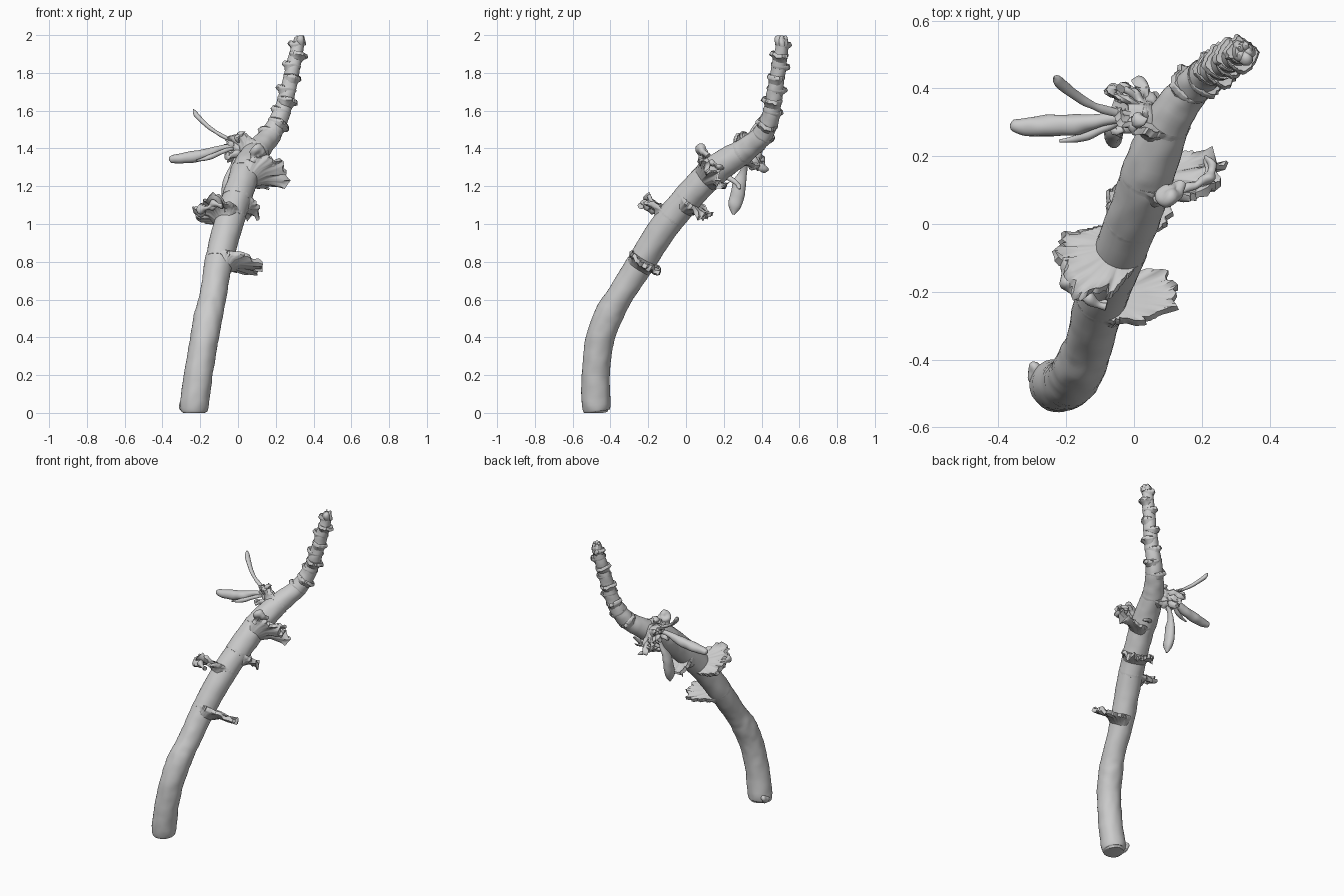
import bpy, bmesh, math, random
from mathutils import Vector, noise

if "Cube" in bpy.data.objects:
    bpy.data.objects.remove(bpy.data.objects["Cube"])

random.seed(4)


def spline(pts, steps):
    """Catmull-Rom through (x, y, z, radius) points."""
    p = [Vector(q) for q in pts]
    p = [p[0] * 2 - p[1]] + p + [p[-1] * 2 - p[-2]]
    out = []
    for i in range(1, len(p) - 2):
        a, b, c, d = p[i - 1:i + 3]
        for k in range(steps):
            t = k / steps
            out.append(0.5 * (2 * b + (c - a) * t + (2 * a - 5 * b + 4 * c - d) * t * t
                              + (3 * b - a - 3 * c + d) * t ** 3))
    return out + [p[-2]]


def loft(name, rings):
    """Skin a list of point rings, capped at both ends."""
    bm = bmesh.new()
    vr = [[bm.verts.new(p) for p in r] for r in rings]
    n = len(vr[0])
    for a, b in zip(vr, vr[1:]):
        for i in range(n):
            j = (i + 1) % n
            bm.faces.new((a[i], a[j], b[j], b[i]))
    bm.faces.new(vr[0][::-1])
    bm.faces.new(vr[-1])
    bmesh.ops.recalc_face_normals(bm, faces=bm.faces[:])
    me = bpy.data.meshes.new(name)
    bm.to_mesh(me)
    bm.free()
    ob = bpy.data.objects.new(name, me)
    bpy.context.collection.objects.link(ob)
    bpy.ops.object.select_all(action='DESELECT')
    ob.select_set(True)
    bpy.context.view_layer.objects.active = ob
    bpy.ops.object.shade_smooth_by_angle(angle=math.radians(50))
    return ob


def tangent(path, i):
    return (path[min(i + 1, len(path) - 1)].xyz - path[max(i - 1, 0)].xyz).normalized()


def tube(name, pts, steps=8, sides=20, flat=1.0, bump=0.004, ref=(1, 0, 0)):
    path = spline(pts, steps)
    rings = []
    for i, q in enumerate(path):
        t = tangent(path, i)
        v = t.cross(Vector(ref)).normalized()
        u = v.cross(t)
        ring = []
        for k in range(sides):
            a = math.tau * k / sides
            d = u * math.cos(a) + v * math.sin(a) * flat
            p = q.xyz + d * max(q.w, 0.002)
            p = p + d * bump * noise.noise(p * 22)
            p.z = max(p.z, 0)
            ring.append(p)
        rings.append(ring)
    return loft(name, rings)


# Main stem: curved, leaning, narrowing at the top
STEM = [(-.235, -.472, .0, .058), (-.232, -.475, .035, .076), (-.210, -.478, .2, .075),
        (-.18, -.458, .38, .075), (-.155, -.408, .52, .076), (-.132, -.350, .62, .070),
        (-.102, -.235, .8, .074), (-.05, -.105, 1.0, .077), (.015, .065, 1.2, .078),
        (.05, .175, 1.3, .078), (.105, .31, 1.39, .066), (.165, .395, 1.46, .056),
        (.205, .435, 1.53, .050), (.235, .455, 1.6, .045), (.263, .47, 1.7, .042),
        (.285, .485, 1.8, .039), (.308, .502, 1.9, .036), (.325, .51, 1.985, .028)]
tube("stem", STEM, steps=7, sides=32)
axis = spline(STEM, 20)


def smooth(a, b, x):
    t = max(0, min(1, (x - a) / (b - a)))
    return t * t * (3 - 2 * t)


def sheath(name, z, direction, length, width, under=.07, thick=.022, n=128, rag=.11,
           wave=.018, tilt=0, back=1.01, span=-.1):
    """Ragged leaf-base shelf growing out of a collar round the stem."""
    i = min(range(len(axis)), key=lambda k: abs(axis[k].z - z))
    c, rs, t = axis[i].xyz, axis[i].w, tangent(axis, i)
    u = Vector(direction)
    u = (u - t * u.dot(t)).normalized()
    v = t.cross(u)
    seed = random.uniform(0, 50)
    rings = [[] for _ in range(9)]
    for k in range(n):
        a = math.tau * k / n
        ca, sa = math.cos(a), math.sin(a)
        plate = (abs(ca / length) ** 4 + abs(sa / width) ** 4) ** -.25
        m = smooth(span, .5, ca)
        edge = rs * back + (plate - rs * back) * m
        nz = noise.noise(Vector((ca * 5, sa * 5, seed))) + .8 * noise.noise(Vector((ca * 19, sa * 19, seed)))
        edge *= 1 + rag * nz * (.1 + m)
        d = u * ca + v * sa
        ext = edge - rs
        th = thick * (.3 + .7 * m)
        # (radius, height along the stem axis)
        prof = [(rs * .8, -under * (.3 + .7 * m)), (rs * 1.0, -under * .8 * (.3 + .7 * m)),
                (rs + ext * .3, -th * 1.2), (rs + ext * .75, -th * .8), (edge, -th * .4),
                (edge - .008 * m, th * .6), (rs + ext * .75, th * .3),
                (rs + ext * .4, th * .2), (rs * .8, th * .3)]
        for j, (r, h) in enumerate(prof):
            p = c + d * r
            f = max(0, r - rs) / max(.03, length - rs)
            h += wave * f * f * m * (1.6 * noise.noise(Vector((ca * 6, sa * 6, seed + 9)))
                                     + 1.4 * noise.noise(p * 40))
            h += tilt * max(0, r - rs) * m
            rings[j].append(p + t * h)
    return loft(name, rings)


# Large ragged leaf bases
sheath("lower_right_leaf_base", .815, (1, .24, 0), .225, .09, tilt=.1, rag=.14)
sheath("left_leaf_base", 1.045, (-.9, -.58, 0), .19, .115, wave=.025, tilt=-.38, rag=.14)
sheath("rear_leaf_base", 1.14, (.42, 1, 0), .15, .10, tilt=.1)
sheath("upper_right_leaf_base", 1.275, (1, 0, 0), .215, .105, wave=.028, tilt=.4, rag=.14)
sheath("upper_left_leaf_base", 1.38, (-1, .25, 0), .175, .10, wave=.035)

# Curled ragged rims standing on the shelves
RIMS = [[(-.20, -.10, 1.07, .018), (-.18, -.17, 1.08, .022), (-.14, -.22, 1.095, .022), (-.08, -.235, 1.10, .012)],
        [(.07, .08, 1.33, .014), (.09, .085, 1.37, .024), (.115, .095, 1.39, .022), (.13, .12, 1.36, .012)],
        [(.14, .09, 1.34, .016), (.195, .11, 1.325, .022), (.22, .16, 1.305, .022), (.21, .20, 1.29, .012)]]
for k, r in enumerate(RIMS):
    tube("curled_rim_%d" % k, r, steps=10, sides=20, bump=.035)

# Swollen node rings on the upper stem, alternating sides
for k, z in enumerate((1.475, 1.535, 1.60, 1.66, 1.715, 1.78, 1.84, 1.90, 1.95)):
    s = 1 if k % 2 else -1
    L = (.066 if k % 3 < 2 else .058) - .0014 * k
    sheath("stem_node_%d" % k, z, (s, -.6 * s, 0), L, L * .88, under=.05, thick=.018,
           n=48, rag=.10, wave=.008, back=1.05, span=-.8)

# Ragged growing tip
for k in range(5):
    a = math.tau * k / 5
    x, y = .325 + .018 * math.cos(a), .51 + .018 * math.sin(a)
    tube("tip_bud_%d" % k, [(x, y, 1.945, .014), (x, y, 1.97, .018), (x, y, 1.99, .013), (x, y, 1.999, .003)],
         steps=3, sides=10, bump=.015)

# Side shoot with its leaves
tube("shoot_stub", [(.09, .30, 1.37, .045), (.03, .31, 1.40, .04), (-.02, .32, 1.42, .03),
                    (-.05, .315, 1.41, .012)], bump=.02)
tube("long_leaf", [(-.02, .315, 1.41, .014), (-.09, .308, 1.40, .018), (-.16, .295, 1.372, .03),
                   (-.24, .29, 1.355, .032), (-.32, .288, 1.345, .027), (-.355, .29, 1.342, .02),
                   (-.365, .291, 1.34, .006)], flat=.95, ref=(0, 1, 0))
tube("under_leaf", [(-.03, .31, 1.40, .01), (-.09, .28, 1.38, .012), (-.16, .255, 1.35, .013),
                    (-.22, .245, 1.335, .004)], ref=(0, 1, 0), sides=12)
tube("raised_leaf", [(-.0, .32, 1.43, .012), (-.08, .335, 1.465, .011), (-.15, .365, 1.51, .014),
                     (-.205, .405, 1.56, .016), (-.228, .425, 1.59, .014), (-.236, .432, 1.608, .004)],
     flat=.8, ref=(0, 1, 0))
tube("hanging_leaf", [(.0, .315, 1.36, .018), (-.04, .305, 1.28, .02), (-.055, .285, 1.22, .034),
                      (-.06, .27, 1.15, .038), (-.06, .257, 1.09, .032), (-.055, .25, 1.05, .006)],
     flat=.75, ref=(0, 1, 0))
tube("small_spur", [(.06, .22, 1.25, .016), (.11, .27, 1.215, .012), (.14, .28, 1.2, .012), (.165, .285, 1.185, .004)],
     sides=12, ref=(0, 1, 0))

# Crumpled scales around the side shoot
SCALES = [(-.06, .39, 1.41), (-.03, .40, 1.34), (.02, .39, 1.30), (.0, .28, 1.45), (.02, .30, 1.47),
          (-.05, .27, 1.36), (.05, .36, 1.30)]
for k, (x, y, z) in enumerate(SCALES):
    tube("shoot_scale_%d" % k, [(.04, .33, 1.38, .02), ((x + .04) / 2, (y + .33) / 2, (z + 1.38) / 2, .024),
                                (x, y, z, .024), (x + .02, y + .01, z + .02, .006)],
         steps=6, sides=14, flat=.6, bump=.04, ref=(0, .3, 1) if k < 2 else (0, 1, 0))

# Torn lip at the cut base
tube("base_lip", [(-.24, -.45, .02, .02), (-.275, -.455, .035, .026), (-.293, -.43, .045, .02), (-.28, -.415, .05, .006)],
     sides=14, bump=.02)
